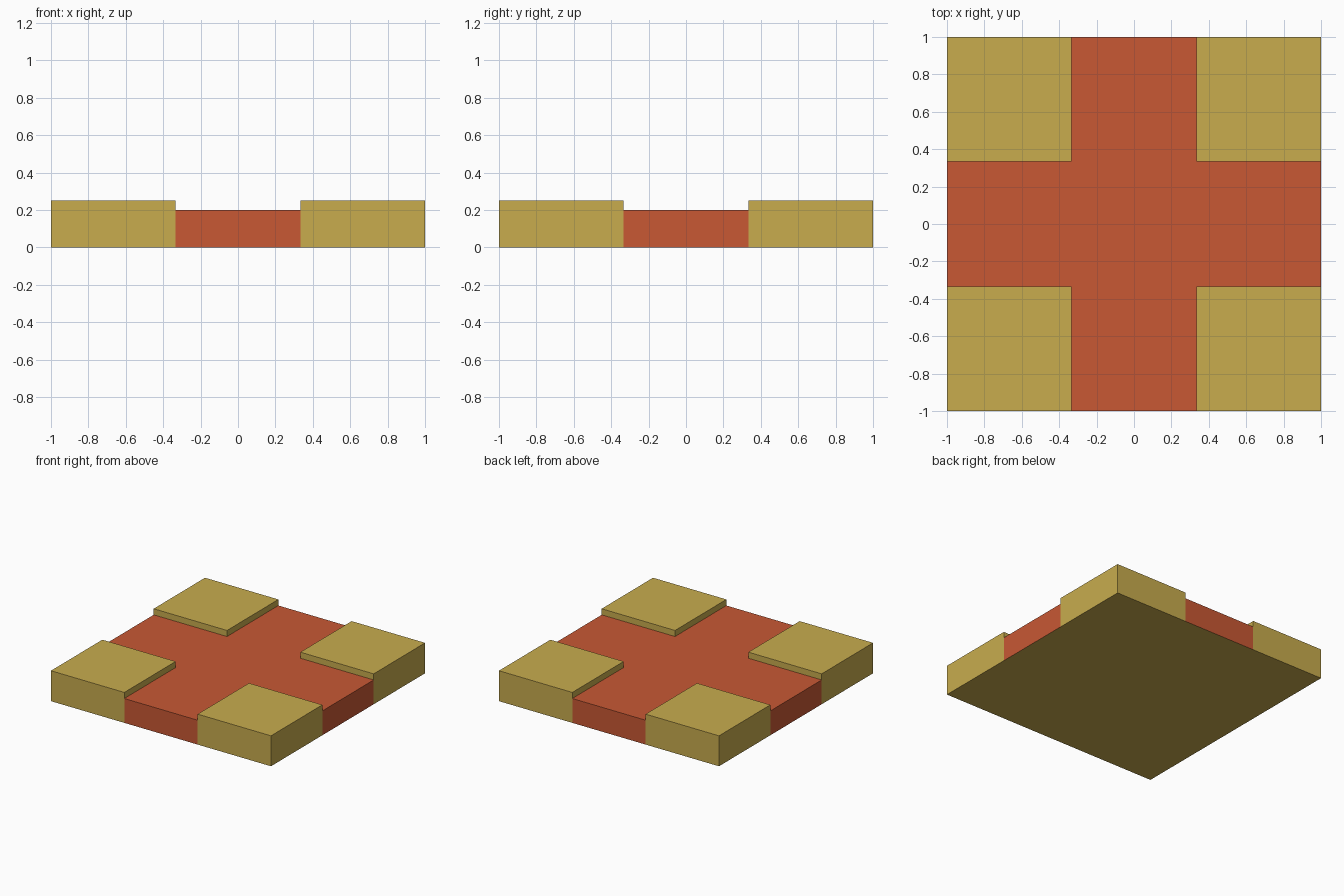
import bpy
import bmesh

cube = bpy.data.objects.get("Cube")
if cube:
    bpy.data.objects.remove(cube, do_unlink=True)

HALF = 1.0          # half width of the tile
ARM = 1 / 3         # half width of the path
PATH_H = 0.2
BLOCK_H = 0.25


def material(name, rgb):
    mat = bpy.data.materials.new(name)
    mat.use_nodes = True
    colour = (*rgb, 1)
    mat.diffuse_color = colour
    bsdf = mat.node_tree.nodes["Principled BSDF"]
    bsdf.inputs["Base Color"].default_value = colour
    bsdf.inputs["Roughness"].default_value = 0.9
    return mat


def prism(name, outline, height, mats):
    """Extrude a flat outline upward from the ground."""
    bm = bmesh.new()
    base = bm.faces.new([bm.verts.new((x, y, 0)) for x, y in outline])
    top = bmesh.ops.extrude_face_region(bm, geom=[base], use_keep_orig=True)
    verts = [v for v in top["geom"] if isinstance(v, bmesh.types.BMVert)]
    bmesh.ops.translate(bm, verts=verts, vec=(0, 0, height))
    bmesh.ops.recalc_face_normals(bm, faces=bm.faces)
    # The underside takes the last material
    for face in bm.faces:
        face.material_index = len(mats) - 1 if face.normal.z < -0.5 else 0
    mesh = bpy.data.meshes.new(name)
    bm.to_mesh(mesh)
    bm.free()
    for mat in mats:
        mesh.materials.append(mat)
    obj = bpy.data.objects.new(name, mesh)
    bpy.context.collection.objects.link(obj)
    return obj


sand = material("sand_yellow", (0.578, 0.413, 0.076))
clay = material("clay_red", (0.578, 0.098, 0.034))

# Crossing path: one arm's corners turned through four quarter turns
cross = []
arm = [(HALF, -ARM), (HALF, ARM), (ARM, ARM)]
for turn in range(4):
    cross += arm
    arm = [(-y, x) for x, y in arm]
prism("crossing_path", cross, PATH_H, [clay, sand])

# Raised corner blocks
for side, sx in (("right", -1), ("left", 1)):
    for end, sy in (("front", -1), ("back", 1)):
        square = [(sx * x, sy * y) for x, y in
                  ((ARM, ARM), (HALF, ARM), (HALF, HALF), (ARM, HALF))]
        prism(f"{end}_{side}_corner_block", square, BLOCK_H, [sand])
